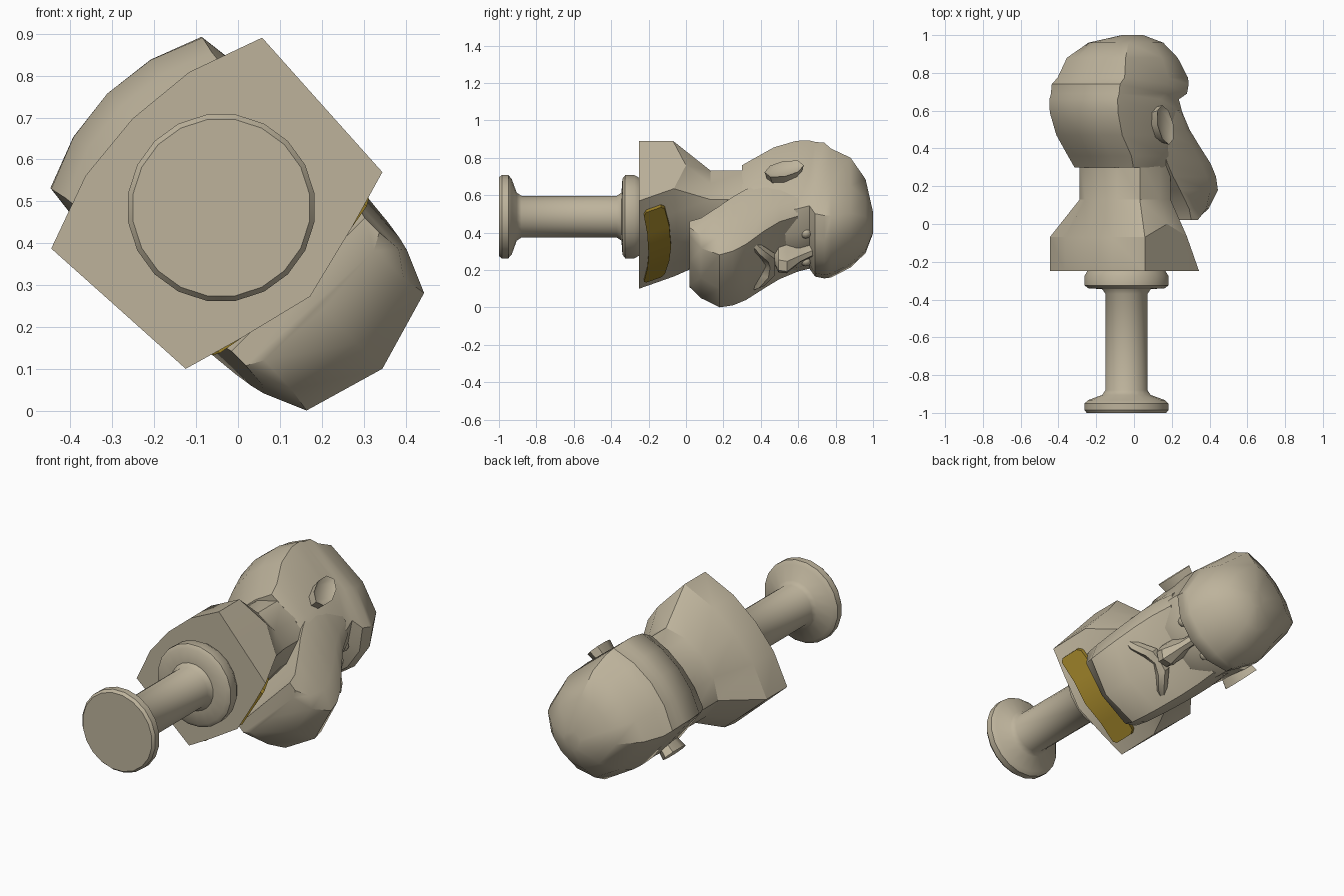
import bpy, bmesh, math
from mathutils import Matrix, Vector

cube = bpy.data.objects.get("Cube")
if cube:
    bpy.data.objects.remove(cube, do_unlink=True)


def material(name, colour):
    m = bpy.data.materials.new(name)
    m.use_nodes = True
    m.diffuse_color = (*colour, 1)
    m.node_tree.nodes["Principled BSDF"].inputs["Base Color"].default_value = (*colour, 1)
    return m


STONE = material("tan stone", (0.51, 0.45, 0.33))
GOLD = material("dark gold", (0.32, 0.21, 0.021))

# The bust is modelled upright (face to +y), then laid on its back corner
r = math.sqrt(0.5)
LAY = Matrix(((r, r, 0, -0.04), (0, 0, 1, 0), (r, -r, 0, 0.485), (0, 0, 0, 1)))


def finish(bm, name, mat=STONE, angle=38):
    bmesh.ops.remove_doubles(bm, verts=bm.verts, dist=0.0005)
    bmesh.ops.recalc_face_normals(bm, faces=bm.faces)
    bm.transform(LAY)
    mesh = bpy.data.meshes.new(name)
    bm.to_mesh(mesh)
    bm.free()
    mesh.materials.append(mat)
    ob = bpy.data.objects.new(name, mesh)
    bpy.context.collection.objects.link(ob)
    bpy.ops.object.select_all(action="DESELECT")
    ob.select_set(True)
    bpy.context.view_layer.objects.active = ob
    bpy.ops.object.shade_smooth_by_angle(angle=math.radians(angle))
    return ob


def mirrored(half):
    """Close a half outline, front to back, across the middle plane."""
    return half + [(-x, y, z) for x, y, z in reversed(half) if abs(x) > 1e-5]


def loft(name, rings, **kw):
    bm = bmesh.new()
    loops = [[bm.verts.new(p) for p in ring] for ring in rings]
    for a, b in zip(loops, loops[1:]):
        for i in range(len(a)):
            j = (i + 1) % len(a)
            bm.faces.new((a[i], a[j], b[j], b[i]))
    bm.faces.new(loops[0])
    bm.faces.new(loops[-1])
    return finish(bm, name, **kw)


def sections(shape, rows):
    """Scale a unit half outline to each (height, half width, back, front)."""
    return [mirrored([(x * w, (b + f) / 2 + y * (f - b) / 2, z) for x, y in shape])
            for z, w, b, f in rows]


# Pedestal: two flanges joined by a round shaft
profile = [(0, -1), (0.213, -1), (0.225, -0.985), (0.225, -0.95), (0.205, -0.932),
           (0.13, -0.905), (0.113, -0.88)]
profile += [(0.113, -0.37), (0.13, -0.345), (0.205, -0.34), (0.225, -0.325),
            (0.225, -0.275), (0.21, -0.25), (0, -0.25)]
bm = bmesh.new()
pts = [bm.verts.new((x, 0, z)) for x, z in profile]
edges = [bm.edges.new(e) for e in zip(pts, pts[1:])]
bmesh.ops.spin(bm, geom=pts + edges, cent=(0, 0, 0), axis=(0, 0, 1),
               angle=math.tau, steps=20)
finish(bm, "pedestal")


# Shoulders and neck
def chest(x, z):
    return 0.3 - 0.25 * abs(x) - 0.5 * (z + 0.25)


foot = [(0, 0.3), (0.19, 0.253), (0.332, 0.212), (0.346, -0.042),
        (0.356, -0.218), (0.175, -0.283), (0, -0.3)]
rim = [(0, chest(0, -0.05), -0.05), (0.19, chest(0.19, -0.05), -0.05),
       (0.332, 0.12, -0.065), (0.346, -0.042, 0)]
rim += [(x, y, -0.07) for x, y in foot[4:]]
neck = [(0, 0.17), (0.14, 0.16), (0.23, 0.1), (0.25, 0), (0.225, -0.125),
        (0.12, -0.19), (0, -0.21)]
loft("shoulders_and_neck", [mirrored([(x, y, -0.25) for x, y in foot]), mirrored(rim),
                            mirrored([(x, y, 0.13) for x, y in neck]),
                            mirrored([(x, y, 0.34) for x, y in neck])], angle=30)

# Skull with an overhanging brow
skull_shape = [(0, 1), (0.45, 0.93), (0.82, 0.7), (1, 0.1), (0.88, -0.8), (0.45, -0.95), (0, -1)]
loft("skull", sections(skull_shape, [
    (0.30, 0.25, -0.21, 0.2), (0.36, 0.27, -0.25, 0.25), (0.47, 0.28, -0.34, 0.28),
    (0.59, 0.29, -0.385, 0.28), (0.66, 0.29, -0.385, 0.25), (0.69, 0.29, -0.38, 0.32),
    (0.74, 0.29, -0.375, 0.335), (0.775, 0.285, -0.33, 0.325), (0.88, 0.25, -0.28, 0.26),
    (0.96, 0.17, -0.17, 0.19), (1.0, 0.05, 0, 0.1)]))

# Jaw and beard, undercut towards the neck
jaw_shape = [(0, 1), (0.82, 0.7), (1, 0.17), (1, -1)]
loft("beard", sections(jaw_shape, [
    (0.02, 0.225, 0.26, 0.343), (0.08, 0.23, 0.24, 0.46), (0.18, 0.242, 0.16, 0.544),
    (0.25, 0.25, 0.1, 0.53), (0.32, 0.257, 0.05, 0.485), (0.42, 0.265, 0, 0.38),
    (0.5, 0.265, 0, 0.3), (0.6, 0.255, 0, 0.24)]))

# Nose
loft("nose", sections(jaw_shape, [
    (0.47, 0.03, 0.2, 0.35), (0.495, 0.058, 0.2, 0.405), (0.54, 0.055, 0.2, 0.415),
    (0.61, 0.03, 0.2, 0.34), (0.68, 0.028, 0.2, 0.29)]))

# Drooping moustache
spine = [(-0.2, 0.36, 0.33, 0.01), (-0.13, 0.375, 0.39, 0.035), (-0.06, 0.36, 0.44, 0.042)]
spine += [(0, 0.355, 0.45, 0.03)] + [(-x, y, z, t) for x, y, z, t in reversed(spine)]
ring = [math.tau * i / 6 for i in range(6)]
loft("moustache", [[(x, y + t * math.cos(a), z + t * math.sin(a)) for a in ring]
                   for x, y, z, t in spine])

# Eyes and ears on both sides
for side, word in ((1, "left"), (-1, "right")):
    bm = bmesh.new()
    bmesh.ops.create_uvsphere(bm, u_segments=10, v_segments=6, radius=0.03)
    bm.transform(Matrix.Translation((-side * 0.105, 0.228, 0.64)))
    finish(bm, word + "_eye")

    bm = bmesh.new()
    bmesh.ops.create_cone(bm, cap_ends=True, segments=8, radius1=0.85, radius2=1, depth=0.065)
    outer = [f for f in bm.faces if f.normal.z > 0.9]
    bmesh.ops.inset_region(bm, faces=outer, thickness=0.3, depth=-0.012)
    for v in bm.verts:
        x, y, z = v.co
        up = y * 0.105
        v.co = Vector((-side * (0.295 + z), x * 0.06 - 0.035 - 0.25 * up, 0.525 + up))
    finish(bm, word + "_ear")

# Curved name plate on the chest
bm = bmesh.new()
columns = []
for x in (-0.265, -0.248, -0.13, 0, 0.13, 0.248, 0.265):
    trim = 0.015 if abs(x) > 0.25 else 0
    low, high = -0.2 - 0.4 * x * x - trim * -1, -0.08 - 0.55 * x * x - trim
    columns.append([bm.verts.new((x, chest(x, z) + off, z))
                    for z, off in ((low, -0.01), (low, 0.018), (high, 0.018), (high, -0.01))])
for a, b in zip(columns, columns[1:]):
    for i in range(4):
        j = (i + 1) % 4
        bm.faces.new((a[i], a[j], b[j], b[i]))
bm.faces.new(columns[0])
bm.faces.new(columns[-1])
finish(bm, "chest_plate", GOLD)
